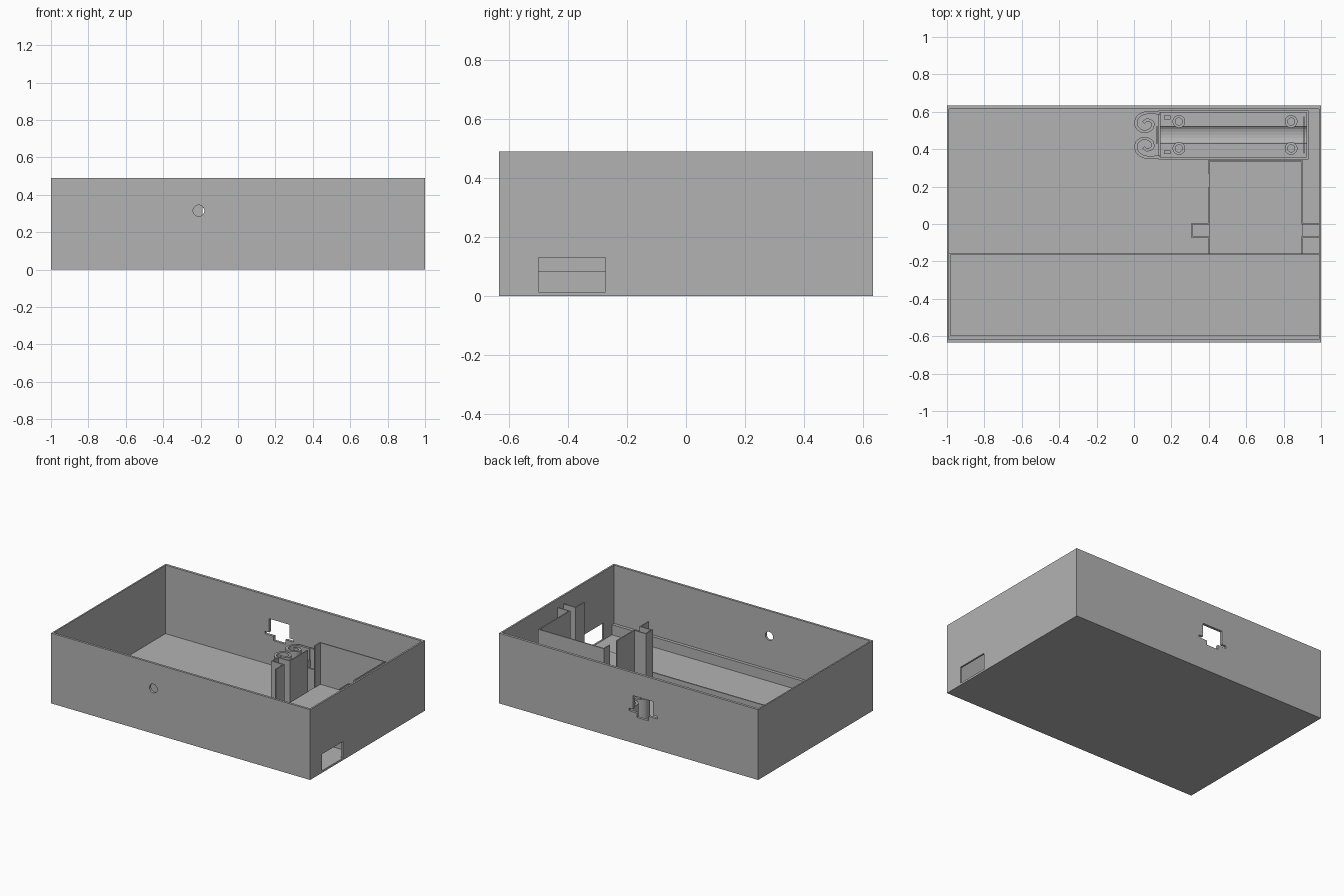
import bpy
import bmesh
import math
from mathutils import Vector

cube = bpy.data.objects.get("Cube")
if cube:
    bpy.data.objects.remove(cube, do_unlink=True)

grey = bpy.data.materials.new("plain grey")
grey.use_nodes = True
COLOR = (0.45, 0.45, 0.45, 1)
grey.diffuse_color = COLOR
grey.node_tree.nodes["Principled BSDF"].inputs["Base Color"].default_value = COLOR


def finish(name, bm):
    bmesh.ops.recalc_face_normals(bm, faces=bm.faces)
    mesh = bpy.data.meshes.new(name)
    bm.to_mesh(mesh)
    bm.free()
    mesh.materials.append(grey)
    obj = bpy.data.objects.new(name, mesh)
    bpy.context.collection.objects.link(obj)
    return obj


def box(name, x, y, z):
    bm = bmesh.new()
    bmesh.ops.create_cube(bm, size=1)
    for v in bm.verts:
        v.co = [r[0] + (c + 0.5) * (r[1] - r[0]) for r, c in zip((x, y, z), v.co)]
    return finish(name, bm)


def cylinder(name, radius, depth, place, sides=24, along_y=False):
    bm = bmesh.new()
    bmesh.ops.create_cone(bm, cap_ends=True, segments=sides, radius1=radius,
                          radius2=radius, depth=depth)
    for v in bm.verts:
        if along_y:
            v.co = Vector((v.co.x, v.co.z, v.co.y))
        v.co += Vector(place)
    return finish(name, bm)


def prism(name, outline, height):
    """Extrude a closed loop of 3D points along a vector."""
    bm = bmesh.new()
    face = bm.faces.new([bm.verts.new(p) for p in outline])
    ext = bmesh.ops.extrude_face_region(bm, geom=[face])["geom"]
    bmesh.ops.translate(bm, vec=height,
                        verts=[g for g in ext if isinstance(g, bmesh.types.BMVert)])
    return finish(name, bm)


def strip(name, path, thick, z0, z1):
    """Upright wall of even thickness along a plan path."""
    pts = [Vector(p) for p in path]
    left, right = [], []
    for i, p in enumerate(pts):
        a = (p - pts[i - 1]).normalized() if i else (pts[1] - p).normalized()
        b = (pts[i + 1] - p).normalized() if i < len(pts) - 1 else a
        na, nb = Vector((-a.y, a.x)), Vector((-b.y, b.x))
        m = (na + nb).normalized()
        off = m * (thick / 2 / max(m.dot(na), 0.4))
        left.append((*(p + off), z0))
        right.append((*(p - off), z0))
    return prism(name, left + right[::-1], (0, 0, z1 - z0))


def smooth_path(points, steps=5):
    """Catmull-Rom curve through plan points."""
    p = [Vector(q) for q in points]
    p = [2 * p[0] - p[1]] + p + [2 * p[-1] - p[-2]]
    out = []
    for a, b, c, d in zip(p, p[1:], p[2:], p[3:]):
        for s in range(steps):
            t = s / steps
            out.append(0.5 * (2 * b + (c - a) * t + (2 * a - 5 * b + 4 * c - d) * t ** 2
                              + (3 * b - a - 3 * c + d) * t ** 3))
    return out + [p[-2]]


def cut(target, cutter):
    mod = target.modifiers.new("cut", "BOOLEAN")
    mod.operation, mod.solver, mod.object = "DIFFERENCE", "EXACT", cutter
    cutter.hide_render = True
    bpy.context.view_layer.objects.active = target
    bpy.ops.object.modifier_apply(modifier=mod.name)
    bpy.data.objects.remove(cutter, do_unlink=True)


# Open case with its wall openings
FLOOR = 0.012
case = box("case", (-1, 1), (-0.633, 0.633), (0, 0.49))
cut(case, box("cavity", (-0.99, 0.988), (-0.617, 0.615), (FLOOR, 0.6)))
cut(case, cylinder("front_hole", 0.03, 0.1, (-0.21, -0.63, 0.315), along_y=True))
cut(case, box("side_port", (0.95, 1.05), (-0.5, -0.273), (0.014, 0.13)))
BACK = (0.58, 0.66)
window = [((-0.19, -0.035), (0.225, 0.33)),
          ((-0.222, -0.003), (0.217, 0.235)),
          ((-0.155, -0.065), (0.186, 0.23))]
for x, z in window:
    cut(case, box("window", x, BACK, z))

# Low rails around the front bay
RAIL = (FLOOR - 0.004, 0.083)
box("front_rail", (-0.992, 0.99), (-0.619, -0.595), RAIL)
box("left_rail", (-0.992, -0.98), (-0.61, -0.16), RAIL)
box("bay_partition", (-0.992, 0.99), (-0.166, -0.157), RAIL)

# Module compartment: raised bed and tall walls with side channels
TOP = 0.43
box("module_bed", (0.4, 0.9), (-0.16, 0.335), (FLOOR - 0.004, 0.14))
strip("compartment_left_wall",
      [(0.4, -0.16), (0.4, -0.067), (0.31, -0.067), (0.31, 0), (0.4, 0), (0.4, 0.195)],
      0.008, FLOOR - 0.004, TOP)
strip("compartment_back_wall",
      [(0.4, 0.27), (0.4, 0.335), (0.9, 0.335), (0.9, 0), (0.99, 0)],
      0.008, FLOOR - 0.004, TOP)
strip("compartment_right_wall", [(0.9, -0.16), (0.9, -0.067), (0.99, -0.067)],
      0.008, FLOOR - 0.004, TOP)

# Holder tray with a shallow curved bed
MID, HALF, H = 0.476, 0.125, 0.22
strip("holder_walls",
      [(0.13, MID + HALF), (0.927, MID + HALF), (0.927, MID - HALF), (0.13, MID - HALF)],
      0.012, FLOOR - 0.004, H)
box("holder_left_wall", (0.13, 0.142), (MID - HALF, MID + HALF), (FLOOR - 0.004, 0.14))
bed = [(0.135, MID + HALF, FLOOR), (0.135, MID - HALF, FLOOR), (0.135, MID - HALF, 0.06)]
for i in range(9):
    angle = math.pi * i / 8
    bed.append((0.135, MID - 0.045 * math.cos(angle), 0.06 - 0.02 * math.sin(angle)))
bed.append((0.135, MID + HALF, 0.06))
prism("holder_bed", bed, (0.79, 0, 0))

# Fixing bosses and small tabs in the tray
for x in (0.24, 0.84):
    for side in (-1, 1):
        y = MID + side * 0.072
        boss = cylinder("boss", 0.034, 0.03, (x, y, 0.065))
        cut(boss, cylinder("boss_hole", 0.019, 0.03, (x, y, 0.075)))
for side in (-1, 1):
    y = MID + side * 0.093
    box("locating_tab", (0.16, 0.195), (y - 0.01, y + 0.01), (0.05, 0.07))
box("end_contact", (0.905, 0.912), (MID - 0.1, MID + 0.1), (0.05, 0.18))
box("spring_contact", (0.118, 0.128), (MID - 0.045, MID + 0.045), (FLOOR, 0.2))

# Curled spring arms, mirrored about the tray centre line
ARM = [(0.14, 0.118), (0.06, 0.118), (0.017, 0.09), (0.013, 0.045), (0.05, 0.018),
       (0.092, 0.032), (0.1, 0.066), (0.07, 0.08), (0.05, 0.066)]
for side, label in ((1, "back"), (-1, "front")):
    path = smooth_path([(x, MID + side * y) for x, y in ARM])
    arm = strip(label + "_spring_arm", path, 0.016, FLOOR - 0.004, H)
    bpy.ops.object.select_all(action="DESELECT")
    arm.select_set(True)
    bpy.context.view_layer.objects.active = arm
    bpy.ops.object.shade_smooth_by_angle(angle=math.radians(35))
